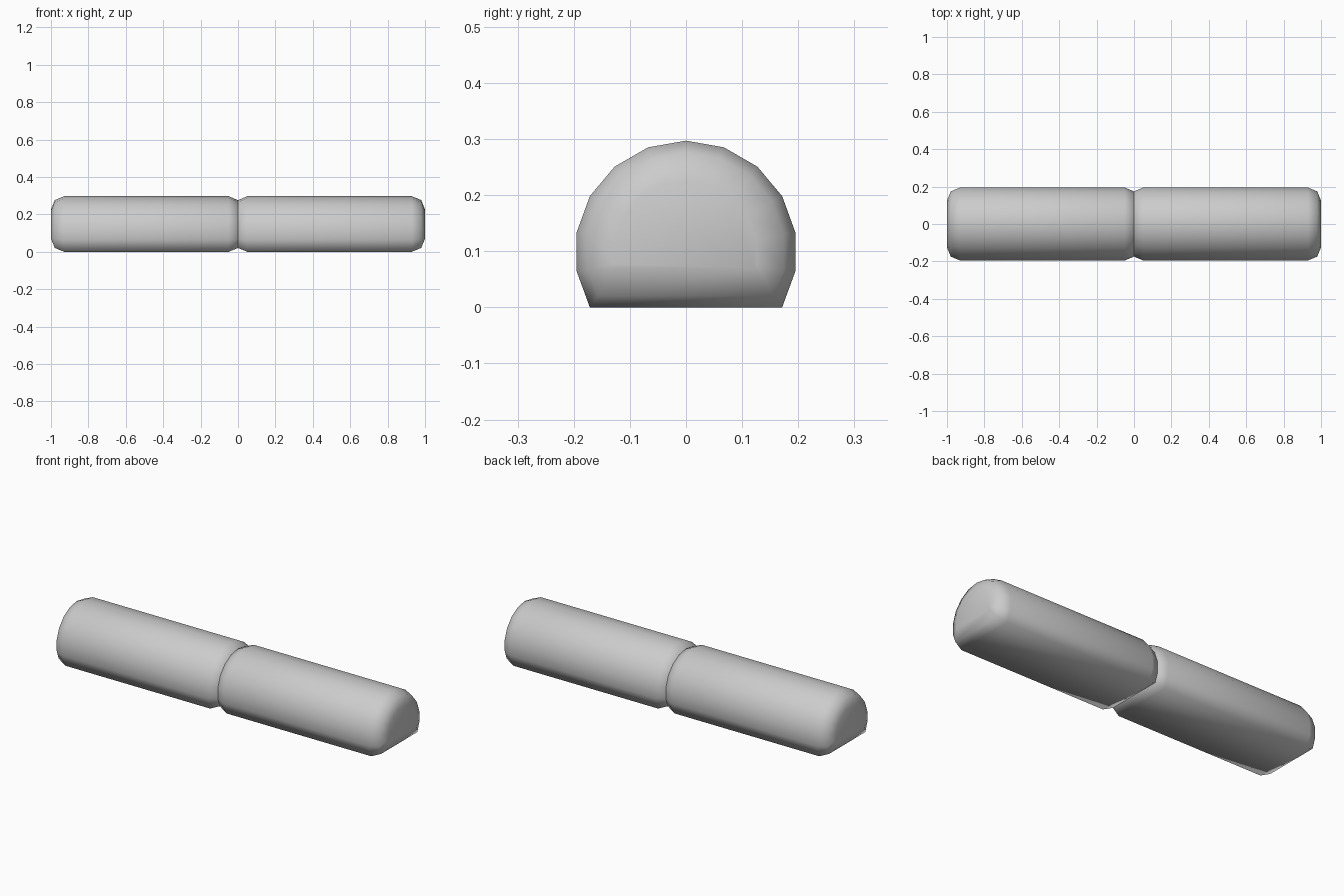
import bpy, bmesh
from math import sin, cos, radians

if "Cube" in bpy.data.objects:
    bpy.data.objects.remove(bpy.data.objects["Cube"])

R = 0.198        # radius of the 18-sided log
OVERLAP = 0.0205  # how far each half runs past the middle
BEVEL = 0.07


def half_log(name, side):
    bm = bmesh.new()
    # cross-section: 18-gon with the bottom third cut flat
    angles = [radians(a) for a in range(-120, 121, 20)]
    verts = [bm.verts.new((-OVERLAP * side, R * sin(a), R / 2 + R * cos(a))) for a in angles]
    base = bm.faces.new(verts)
    # extrude along x
    ext = bmesh.ops.extrude_face_region(bm, geom=[base], use_keep_orig=True)
    moved = [v for v in ext["geom"] if isinstance(v, bmesh.types.BMVert)]
    bmesh.ops.translate(bm, verts=moved, vec=((1 + OVERLAP) * side, 0, 0))
    bmesh.ops.recalc_face_normals(bm, faces=bm.faces[:])
    # round both end rims
    rims = [e for e in bm.edges if abs(e.verts[0].co.x - e.verts[1].co.x) < 1e-5]
    bmesh.ops.bevel(bm, geom=rims, offset=BEVEL, offset_type='OFFSET',
                    segments=2, profile=0.5, affect='EDGES', clamp_overlap=False)
    bmesh.ops.recalc_face_normals(bm, faces=bm.faces[:])
    for f in bm.faces:
        f.smooth = True
    mesh = bpy.data.meshes.new(name)
    bm.to_mesh(mesh)
    bm.free()
    obj = bpy.data.objects.new(name, mesh)
    bpy.context.collection.objects.link(obj)


half_log("log_left", -1)
half_log("log_right", 1)
